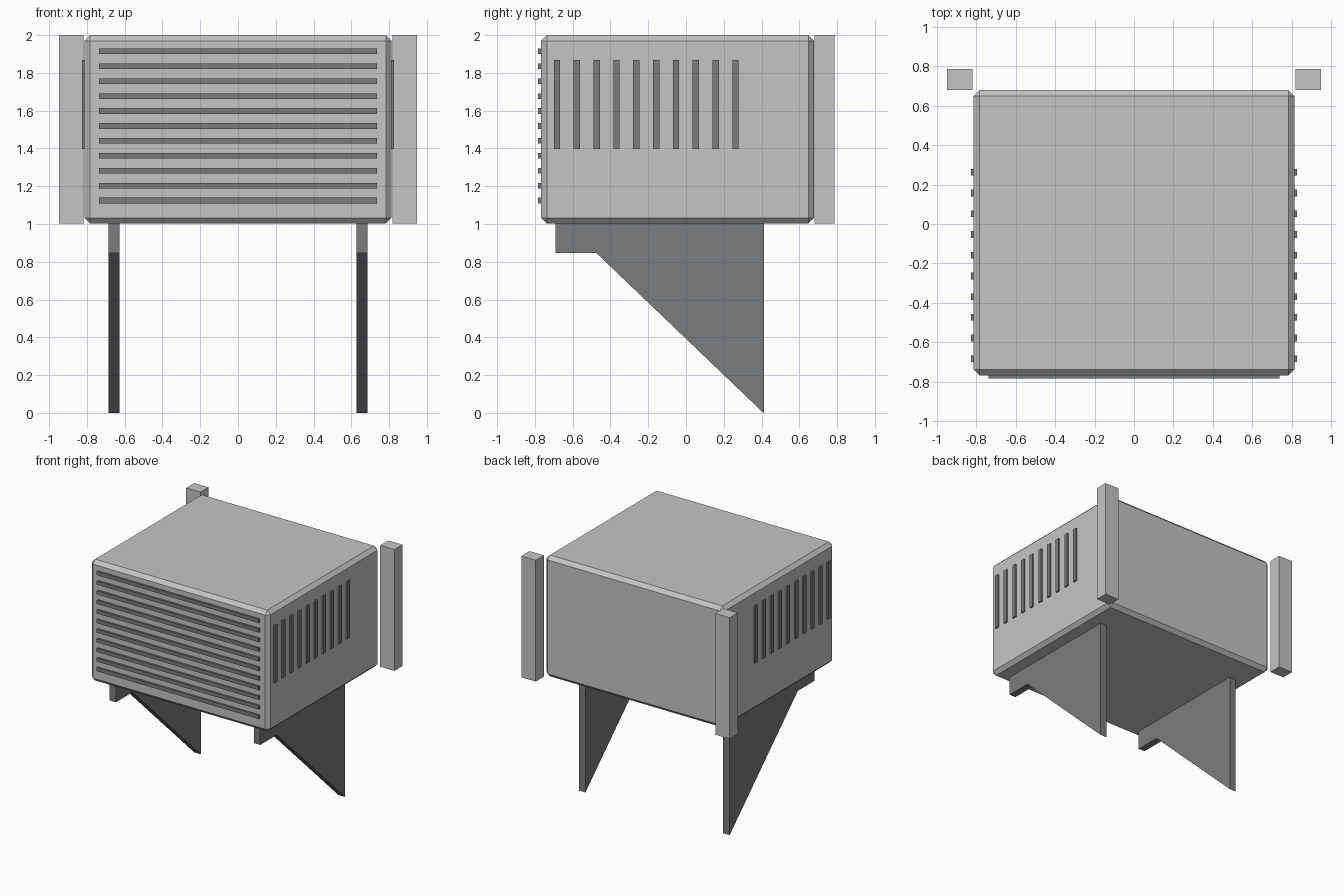
import bpy
import bmesh

if "Cube" in bpy.data.objects:
    bpy.data.objects.remove(bpy.data.objects["Cube"])


def material(name, rgb):
    m = bpy.data.materials.new(name)
    m.diffuse_color = (*rgb, 1.0)
    m.use_nodes = True
    m.node_tree.nodes["Principled BSDF"].inputs["Base Color"].default_value = m.diffuse_color
    return m


LIGHT = material("light grey", (0.55, 0.56, 0.55))
DARK = material("dark grey", (0.195, 0.2, 0.205))


def finish(name, bm, mat):
    bmesh.ops.recalc_face_normals(bm, faces=bm.faces)
    mesh = bpy.data.meshes.new(name)
    bm.to_mesh(mesh)
    bm.free()
    mesh.materials.append(mat)
    obj = bpy.data.objects.new(name, mesh)
    bpy.context.collection.objects.link(obj)
    return obj


def box(name, lo, hi, mat, chamfer=0.0):
    bm = bmesh.new()
    bmesh.ops.create_cube(bm, size=1)
    for v in bm.verts:
        v.co = [(a + b) / 2 + c * (b - a) for a, b, c in zip(lo, hi, v.co)]
    if chamfer:
        bmesh.ops.bevel(bm, geom=bm.edges[:], offset=chamfer, segments=1,
                        affect='EDGES')
    return finish(name, bm, mat)


def plate(name, profile, x0, x1, mat):
    """Extrude a (y, z) profile from x0 to x1."""
    bm = bmesh.new()
    face = bm.faces.new([bm.verts.new((x0, y, z)) for y, z in profile])
    ext = bmesh.ops.extrude_face_region(bm, geom=[face])
    for v in ext["geom"]:
        if isinstance(v, bmesh.types.BMVert):
            v.co.x = x1
    return finish(name, bm, mat)


# Chamfered housing
box("housing", (-0.813, -0.767, 1.003), (0.813, 0.678, 2.0), LIGHT, 0.03)

# Horizontal front grille slats
for i in range(11):
    z = 1.124 + i * 0.079
    box(f"front_slat_{i + 1}", (-0.737, -0.783, z - 0.015),
        (0.737, -0.75, z + 0.015), DARK)

# Mirrored side parts
bracket = [(-0.69, 1.01), (-0.69, 0.847), (-0.475, 0.847), (0.41, 0.0),
           (0.413, 0.0), (0.413, 1.01)]
for side, s in (("left", -1), ("right", 1)):
    # Vertical side vents
    for i in range(10):
        y = -0.683 + i * 0.105
        x0, x1 = sorted((s * 0.79, s * 0.825))
        box(f"{side}_vent_{i + 1}", (x0, y - 0.017, 1.397),
            (x1, y + 0.017, 1.868), DARK)
    # Rear side post
    x0, x1 = sorted((s * 0.817, s * 0.947))
    box(f"{side}_post", (x0, 0.68, 1.003), (x1, 0.785, 2.0), LIGHT)
    # Support bracket
    x0, x1 = sorted((s * 0.627, s * 0.685))
    plate(f"{side}_bracket", bracket, x0, x1, DARK)
